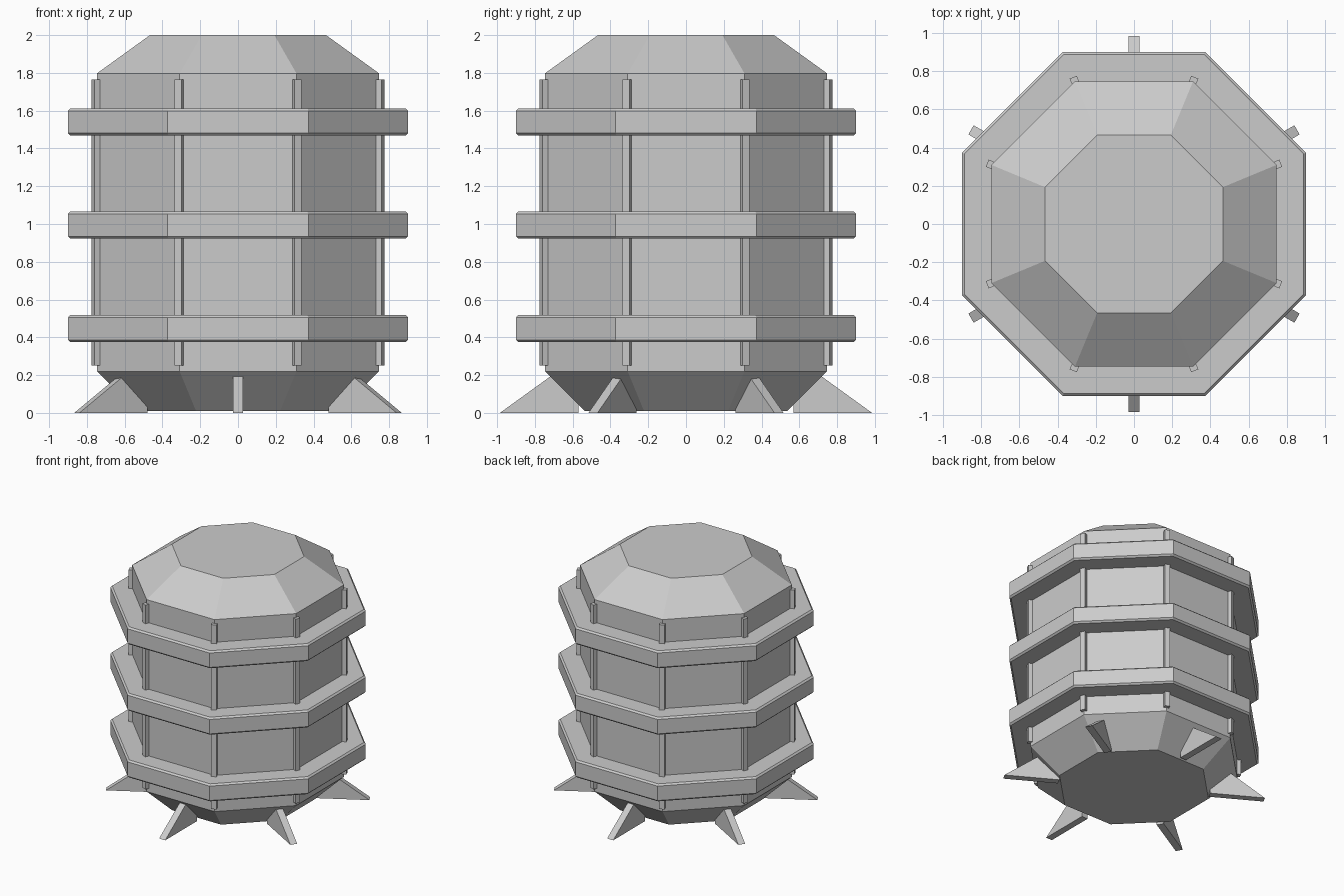
import bpy, bmesh, math
from mathutils import Matrix

if "Cube" in bpy.data.objects:
    bpy.data.objects.remove(bpy.data.objects["Cube"])

SIDES = 8
CORNER = 1 / math.cos(math.pi / SIDES)   # apothem -> corner radius

grey = bpy.data.materials.new("grey metal")
grey.diffuse_color = (0.6, 0.6, 0.6, 1)
grey.use_nodes = True
grey.node_tree.nodes["Principled BSDF"].inputs["Base Color"].default_value = grey.diffuse_color


def finish(name, bm):
    bmesh.ops.recalc_face_normals(bm, faces=bm.faces)
    mesh = bpy.data.meshes.new(name)
    bm.to_mesh(mesh)
    bm.free()
    mesh.materials.append(grey)
    obj = bpy.data.objects.new(name, mesh)
    bpy.context.collection.objects.link(obj)
    return obj


def octagon_loft(name, profile, closed=False):
    """Sweep (apothem, z) points round eight sides; cap the ends or close the loop."""
    bm = bmesh.new()
    rings = []
    for a, z in profile:
        angles = [(i + 0.5) * 2 * math.pi / SIDES for i in range(SIDES)]
        rings.append([bm.verts.new((a * CORNER * math.cos(t), a * CORNER * math.sin(t), z))
                      for t in angles])
    pairs = list(zip(rings, rings[1:]))
    if closed:
        pairs.append((rings[-1], rings[0]))
    else:
        bm.faces.new(rings[0])
        bm.faces.new(rings[-1])
    for low, high in pairs:
        for i in range(SIDES):
            j = (i + 1) % SIDES
            bm.faces.new((low[i], low[j], high[j], high[i]))
    return finish(name, bm)


# Barrel body with tapered base and sloped lid
octagon_loft("body", [(0.537, 0.01), (0.746, 0.22), (0.746, 1.798), (0.466, 2.0)])

# Three bevelled bands
BEVEL = 0.013
for n, mid in enumerate((0.446, 0.994, 1.54), 1):
    lo, hi = mid - 0.072, mid + 0.072
    octagon_loft(f"band_{n}", [(0.72, lo), (0.9 - BEVEL, lo), (0.9, lo + BEVEL),
                               (0.9, hi - BEVEL), (0.9 - BEVEL, hi), (0.72, hi)], closed=True)

# Upright ribs on the eight corners
for i in range(SIDES):
    bm = bmesh.new()
    bmesh.ops.create_cube(bm, size=1)
    bm.transform(Matrix.Rotation((i + 0.5) * 2 * math.pi / SIDES, 4, 'Z')
                 @ Matrix.Translation((0.811, 0, 1.008))
                 @ Matrix.Diagonal((0.04, 0.04, 1.515, 1)))
    finish(f"rib_{i + 1}", bm)

# Six triangular fin feet
for i in range(6):
    bm = bmesh.new()
    profile = [(0.57, 0), (0.985, 0), (0.57, 0.3)]
    left, right = ([bm.verts.new((r, s * 0.0275, z)) for r, z in profile] for s in (-1, 1))
    bm.faces.new(left)
    bm.faces.new(right)
    for a in range(3):
        b = (a + 1) % 3
        bm.faces.new((left[a], left[b], right[b], right[a]))
    bm.transform(Matrix.Rotation(math.radians(30 + 60 * i), 4, 'Z'))
    finish(f"foot_{i + 1}", bm)
